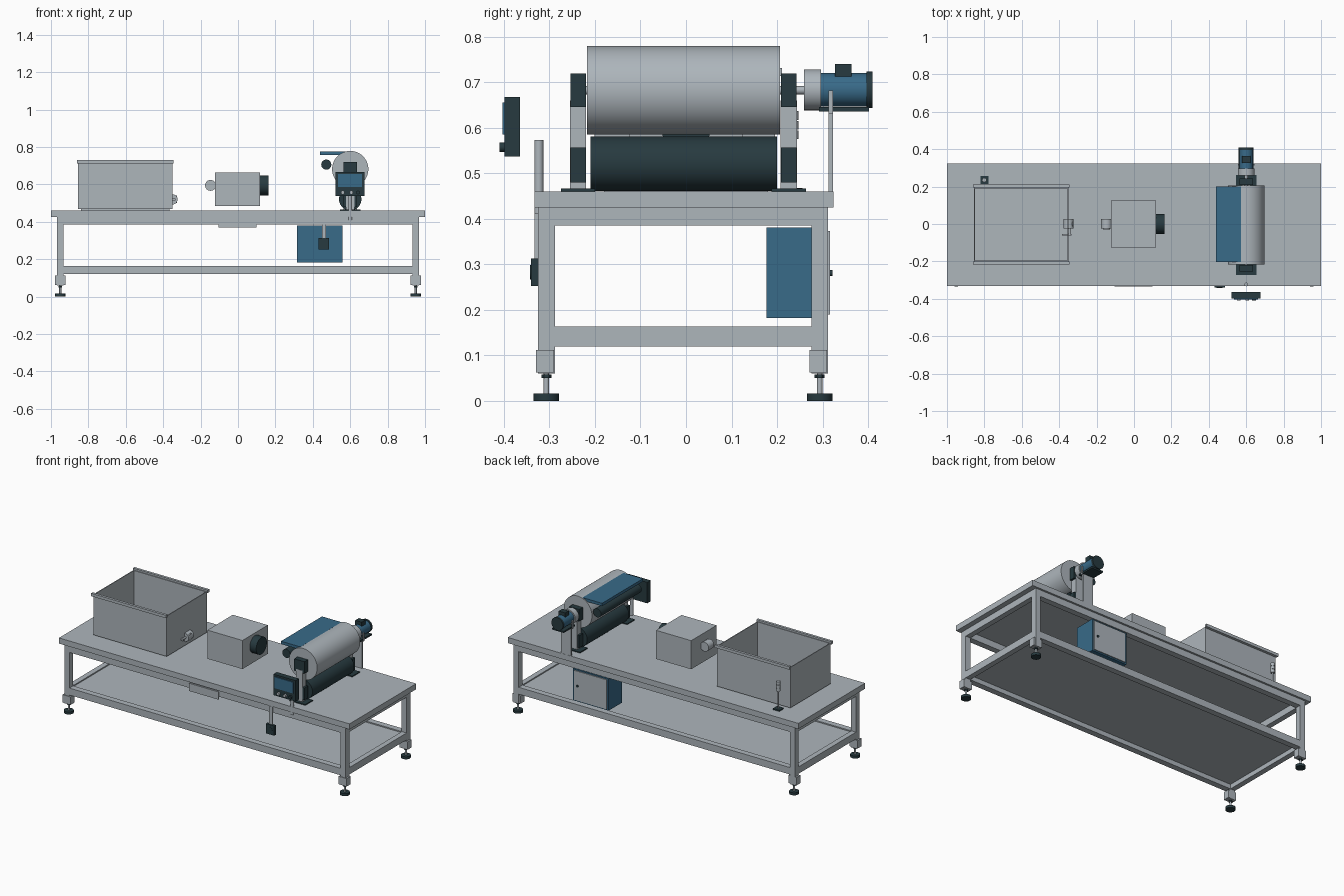
import bpy, bmesh, math
from mathutils import Matrix

if "Cube" in bpy.data.objects:
    bpy.data.objects.remove(bpy.data.objects["Cube"])


def material(name, rgb):
    m = bpy.data.materials.new(name)
    m.diffuse_color = (*rgb, 1)
    m.use_nodes = True
    m.node_tree.nodes["Principled BSDF"].inputs["Base Color"].default_value = m.diffuse_color
    return m


STEEL = material("brushed_steel", (0.42, 0.465, 0.50))
DARK = material("dark_slate", (0.020, 0.042, 0.050))
BLUE = material("steel_blue", (0.040, 0.145, 0.25))


def finish(name, bm, mat, smooth=False):
    me = bpy.data.meshes.new(name)
    bm.to_mesh(me)
    bm.free()
    me.materials.append(mat)
    ob = bpy.data.objects.new(name, me)
    bpy.context.collection.objects.link(ob)
    if smooth:
        bpy.ops.object.select_all(action='DESELECT')
        ob.select_set(True)
        bpy.context.view_layer.objects.active = ob
        bpy.ops.object.shade_smooth_by_angle(angle=math.radians(35))
    return ob


def box(name, x, y, z, mat):
    """Box from (min, max) pairs."""
    bm = bmesh.new()
    bmesh.ops.create_cube(bm, size=1)
    for v in bm.verts:
        for i, (a, b) in enumerate((x, y, z)):
            v.co[i] = (a + b) / 2 + v.co[i] * (b - a)
    return finish(name, bm, mat)


def cyl(name, axis, span, c, r, mat, seg=32):
    """Cylinder along an axis; c holds the other two coordinates in order."""
    bm = bmesh.new()
    bmesh.ops.create_cone(bm, cap_ends=True, segments=seg, radius1=r, radius2=r,
                          depth=span[1] - span[0])
    mid = (span[0] + span[1]) / 2
    if axis == 'x':
        m = Matrix.Translation((mid, *c)) @ Matrix.Rotation(math.pi / 2, 4, 'Y')
    elif axis == 'y':
        m = Matrix.Translation((c[0], mid, c[1])) @ Matrix.Rotation(math.pi / 2, 4, 'X')
    else:
        m = Matrix.Translation((*c, mid))
    bmesh.ops.transform(bm, matrix=m, verts=bm.verts)
    return finish(name, bm, mat, True)


# Table: top, lower shelf and frame rails
box("table_top", (-1, 1), (-0.332, 0.324), (0.425, 0.46), STEEL)
box("lower_shelf", (-0.965, 0.965), (-0.32, 0.307), (0.148, 0.156), STEEL)
LEG_Y = ((-0.325, -0.288), (0.275, 0.312))
for label, z in (("upper", (0.385, 0.425)), ("lower", (0.12, 0.163))):
    for y in LEG_Y:
        box(label + "_long_rail", (-0.935, 0.935), y, z, STEEL)
    for s in (-1, 1):
        x = sorted((s * 0.935, s * 0.968))
        box(label + "_end_rail", x, (-0.288, 0.275), z, STEEL)

# Legs with levelling feet
for s in (-1, 1):
    for y in LEG_Y:
        cx, cy = s * 0.95, (y[0] + y[1]) / 2
        box("leg", sorted((s * 0.933, s * 0.968)), y, (0.06, 0.425), STEEL)
        box("leg_bracket", (cx - 0.028, cx + 0.028), (y[0] - 0.004, y[1] - 0.002),
            (0.063, 0.112), STEEL)
        cyl("foot_nut", 'z', (0.05, 0.058), (cx, cy), 0.011, DARK, 6)
        cyl("foot_stem", 'z', (0.012, 0.062), (cx, cy), 0.006, STEEL, 16)
        cyl("foot_pad", 'z', (0, 0.016), (cx, cy), 0.028, DARK)

# Open tank with rim flanges on front and back
bm = bmesh.new()
bmesh.ops.create_cube(bm, size=1)
for v in bm.verts:
    v.co = (-0.6025 + v.co.x * 0.505, -0.003 + v.co.y * 0.396, 0.594 + v.co.z * 0.252)
bmesh.ops.delete(bm, geom=[f for f in bm.faces if f.normal.z > 0.5], context='FACES')
tank = finish("tank", bm, STEEL)
mod = tank.modifiers.new("wall", 'SOLIDIFY')
mod.thickness = 0.007
mod.offset = -1
box("tank_base", (-0.84, -0.365), (-0.18, 0.18), (0.46, 0.468), STEEL)
for y in ((-0.216, -0.2), (0.195, 0.211)):
    box("tank_rim", (-0.86, -0.345), y, (0.713, 0.731), STEEL)

# Tank outlet valve
cyl("tank_outlet", 'x', (-0.36, -0.325), (0, 0.52), 0.02, STEEL)
cyl("outlet_valve", 'y', (-0.024, 0.028), (-0.35, 0.52), 0.027, STEEL)
cyl("valve_stem", 'y', (-0.06, -0.02), (-0.345, 0.52), 0.006, STEEL, 16)
box("valve_handle", (-0.385, -0.333), (-0.062, -0.054), (0.515, 0.526), STEEL)

# Signal tower behind the tank
box("signal_base", (-0.822, -0.778), (0.214, 0.256), (0.46, 0.468), DARK)
cyl("signal_pole", 'z', (0.468, 0.58), (-0.8, 0.235), 0.005, STEEL, 16)
for i in range(3):
    cyl("signal_segment", 'z', (0.575 + i * 0.021, 0.594 + i * 0.021),
        (-0.8, 0.235), 0.012, STEEL, 20)
cyl("signal_core", 'z', (0.575, 0.634), (-0.8, 0.235), 0.009, STEEL, 16)

# Pump housing with motor cap and inlet
box("pump_housing", (-0.123, 0.118), (-0.125, 0.125), (0.486, 0.664), STEEL)
cyl("pump_cap", 'x', (0.118, 0.162), (0, 0.595), 0.053, DARK)
cyl("pump_inlet", 'y', (-0.024, 0.028), (-0.147, 0.595), 0.029, STEEL)
cyl("inlet_collar", 'y', (-0.03, -0.024), (-0.147, 0.595), 0.019, STEEL)

# Rollers and scraper plate
AX = 0.6
cyl("main_drum", 'y', (-0.217, 0.206), (AX, 0.682), 0.097, STEEL, 64)
cyl("drum_shaft", 'y', (-0.25, 0.262), (AX, 0.682), 0.009, STEEL, 20)
cyl("lower_roller", 'y', (-0.21, 0.2), (AX, 0.521), 0.06, DARK, 48)
cyl("small_roller", 'y', (-0.2, 0.2), (0.472, 0.706), 0.027, DARK)
box("scraper_plate", (0.438, 0.572), (-0.203, 0.2), (0.757, 0.775), BLUE)

# Roller stands with bearing blocks
for y in ((-0.254, -0.22), (0.208, 0.243)):
    box("stand_base", (0.545, 0.655), (y[0] - 0.02, y[1] + 0.02), (0.46, 0.466), DARK)
    box("roller_stand", (0.578, 0.622), (y[0] - 0.001, y[1] + 0.001), (0.46, 0.66), STEEL)
    for z in ((0.48, 0.556), (0.645, 0.719)):
        box("bearing_block", (0.565, 0.635), y, z, DARK)

# Drive motor behind the drum
cyl("gearbox", 'y', (0.259, 0.296), (AX, 0.683), 0.045, STEEL)
cyl("motor_body", 'y', (0.296, 0.397), (AX, 0.683), 0.037, BLUE)
cyl("motor_end_cap", 'y', (0.396, 0.409), (AX, 0.683), 0.04, DARK)
box("terminal_box", (0.578, 0.622), (0.327, 0.363), (0.71, 0.74), DARK)
box("motor_plate", (0.56, 0.64), (0.292, 0.402), (0.635, 0.645), DARK)
box("motor_post", (0.565, 0.635), (0.313, 0.323), (0.46, 0.64), STEEL)
for x in (0.556, 0.638):
    box("motor_clamp", (x, x + 0.006), (0.313, 0.323), (0.63, 0.682), STEEL)

# Operator panel and its post
cyl("panel_post", 'z', (0.41, 0.573), (AX, -0.323), 0.01, STEEL, 20)
box("panel_case", (0.522, 0.675), (-0.398, -0.364), (0.537, 0.667), DARK)
box("panel_screen", (0.535, 0.662), (-0.403, -0.398), (0.585, 0.655), BLUE)
for x, mat in ((0.56, STEEL), (0.605, STEEL), (0.642, DARK)):
    cyl("panel_button", 'y', (-0.409, -0.398), (x, 0.557), 0.01, mat, 20)

# Front plate and hanging stop switch
box("front_plate", (-0.103, 0.098), (-0.333, -0.325), (0.37, 0.418), STEEL)
box("switch_arm", (0.448, 0.47), (-0.333, -0.325), (0.31, 0.425), STEEL)
box("switch_box", (0.43, 0.487), (-0.34, -0.324), (0.252, 0.313), DARK)
cyl("switch_button", 'y', (-0.342, -0.338), (0.458, 0.283), 0.016, DARK, 20)

# Electrical cabinet under the table
box("cabinet", (0.315, 0.56), (0.177, 0.31), (0.182, 0.381), BLUE)
box("cabinet_door", (0.325, 0.55), (0.31, 0.316), (0.19, 0.373), STEEL)
cyl("cabinet_knob", 'y', (0.316, 0.321), (0.525, 0.281), 0.007, DARK, 16)
